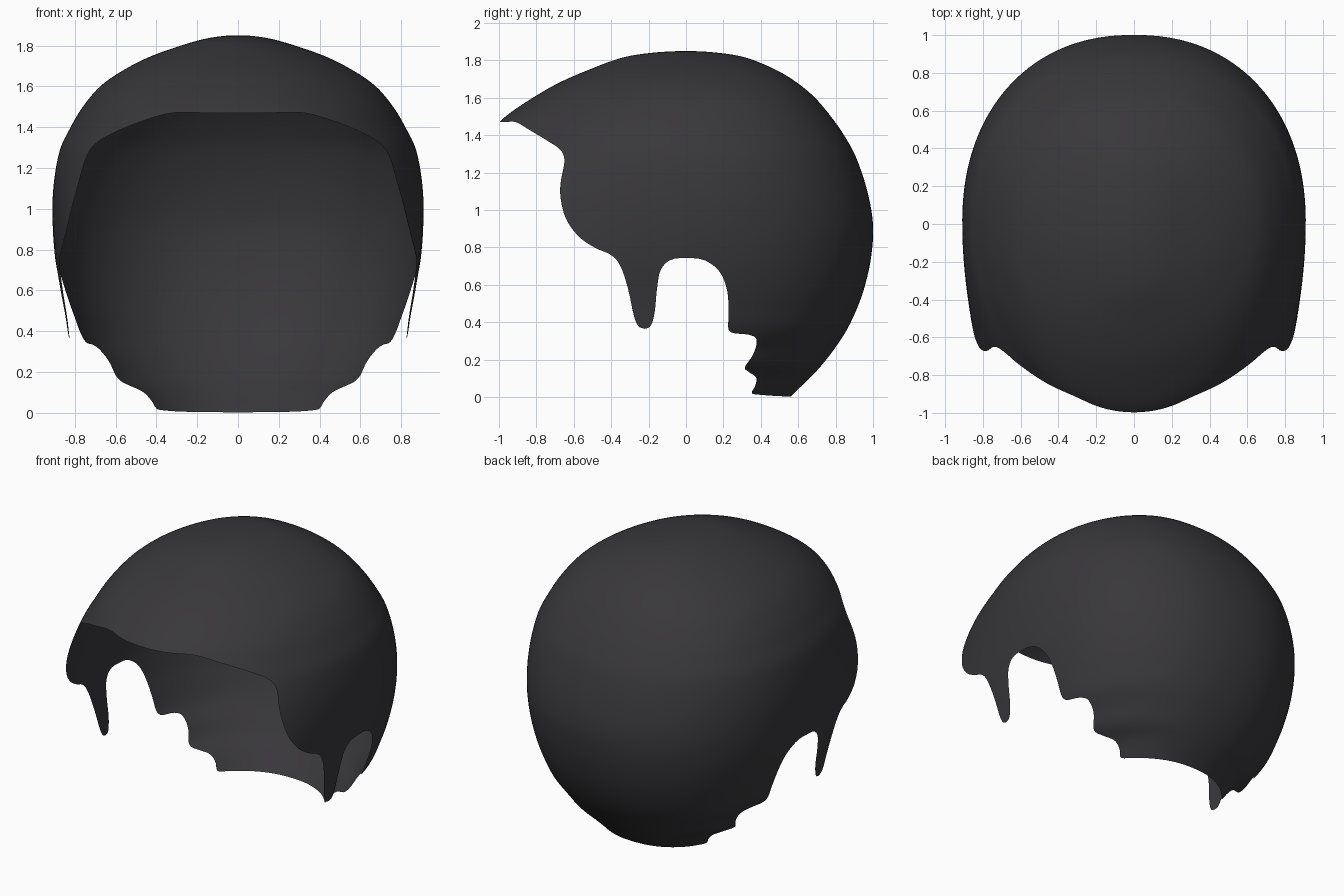
import bpy, bmesh, math
from mathutils import Vector

if "Cube" in bpy.data.objects:
    bpy.data.objects.remove(bpy.data.objects["Cube"])

# Horizontal sections: z, half width (back), half width (front), back reach, front reach
SECTIONS = [
    (1.85, 0, 0, 0, 0), (1.842, .11, .11, .16, .17), (1.815, .23, .23, .32, .34),
    (1.75, .42, .42, .48, .52), (1.68, .56, .56, .595, .68), (1.6, .675, .675, .69, .82),
    (1.5, .76, .76, .775, .965), (1.4, .82, .82, .845, 1.06), (1.28, .875, .875, .91, 1.18),
    (1.1, .905, .905, .97, 1.37), (.92, .908, .908, 1.0, 1.58), (.75, .892, .895, .99, 1.8),
    (.6, .86, .872, .958, 1.8), (.48, .822, .85, .917, 1.8), (.36, .775, .832, .86, 1.8),
    (.26, .7, .81, .795, 1.8), (.17, .64, .8, .725, 1.8), (.1, .54, .8, .66, 1.8),
    (.02, .48, .8, .577, 1.8), (-.06, .43, .8, .5, 1.8)]

# Trim line seen from the side (y, z): brow, temple, sideburn, ear notch, nape
TRIM = [
    (-1.1, 1.47), (-.98, 1.47), (-.91, 1.47), (-.84, 1.43), (-.74, 1.37), (-.67, 1.32), (-.65, 1.26),
    (-.67, 1.15), (-.67, 1.06), (-.64, .95), (-.57, .855), (-.48, .795), (-.4, .76),
    (-.35, .7), (-.31, .58), (-.28, .44), (-.255, .38), (-.225, .365), (-.19, .38),
    (-.168, .45), (-.155, .58), (-.135, .68), (-.08, .735), (.01, .743), (.1, .732),
    (.18, .67), (.22, .57), (.228, .45), (.226, .37), (.25, .343), (.34, .333), (.378, .305),
    (.36, .23), (.315, .16), (.335, .135), (.375, .105), (.37, .06), (.352, .022),
    (.4, .012), (.56, .003), (.8, .003)]


def spline(points, steps, first):
    """Catmull-Rom through the points; 'first' is the phantom point before the start."""
    p = [Vector(first)] + [Vector(q) for q in points]
    p.append(2 * p[-1] - p[-2])
    out = []
    for i in range(1, len(p) - 2):
        a, b, c, d = p[i - 1:i + 3]
        for k in range(steps):
            t = k / steps
            out.append(0.5 * (2 * b + (c - a) * t + (2 * a - 5 * b + 4 * c - d) * t * t
                              + (3 * b - a - 3 * c + d) * t ** 3))
    return out + [p[-2]]


s1 = SECTIONS[1]
rings = spline([list(s) for s in SECTIONS], 8, (s1[0], -s1[1], -s1[2], -s1[3], -s1[4]))
trim = [(v.x, v.y) for v in spline(TRIM, 4, (-1.2, 1.47))]
trim += [(1.5, .003), (1.5, 2.5), (-2.5, 2.5), (-2.5, 1.47)]


def inside(co):
    if co.z > 1.5:
        return True
    hit = False
    y, z = co.y, co.z
    y0, z0 = trim[-1]
    for y1, z1 in trim:
        if (z0 > z) != (z1 > z) and y < y0 + (z - z0) * (y1 - y0) / (z1 - z0):
            hit = not hit
        y0, z0 = y1, z1
    return hit


def power(v, e):
    return math.copysign(abs(v) ** e, v)


# Full head-shaped surface
COLS = 176
bm = bmesh.new()
grid = []
for z, wb, wf, b, f in rings:
    row = []
    for j in range(COLS):
        a = 2 * math.pi * (j + .5) / COLS
        c, s = math.cos(a), math.sin(a)
        if s > 0:
            co = (wb * power(c, 2 / 2.2), b * power(s, 2 / 2.2), z)
        else:
            co = (wf * c, f * s, z)
        row.append(bm.verts.new(co))
    grid.append(row)
for r0, r1 in zip(grid, grid[1:]):
    for j in range(COLS):
        k = (j + 1) % COLS
        bm.faces.new((r0[j], r1[j], r1[k], r0[k]))
bmesh.ops.remove_doubles(bm, verts=bm.verts[:], dist=1e-5)
bmesh.ops.triangulate(bm, faces=bm.faces[:])

# Cut the surface exactly along the trim line
keep = {v: inside(v.co) for v in bm.verts}
cut = set()
for e in [e for e in bm.edges if keep[e.verts[0]] != keep[e.verts[1]]]:
    v0, v1 = e.verts
    lo, hi = 0.0, 1.0
    for _ in range(10):
        mid = (lo + hi) / 2
        if inside(v0.co.lerp(v1.co, mid)) == keep[v0]:
            lo = mid
        else:
            hi = mid
    cut.add(bmesh.utils.edge_split(e, v0, lo)[1])
for face in bm.faces[:]:
    ends = [v for v in face.verts if v in cut]
    if len(ends) == 2:
        bmesh.utils.face_split(face, ends[0], ends[1])
bmesh.ops.delete(bm, geom=[v for v in bm.verts if v not in cut and not keep[v]], context='VERTS')
bmesh.ops.recalc_face_normals(bm, faces=bm.faces[:])
top = max(bm.faces, key=lambda q: q.calc_center_median().z)
if top.normal.z < 0:
    bmesh.ops.reverse_faces(bm, faces=bm.faces[:])
for face in bm.faces:
    face.smooth = True

# Hair cap object
mesh = bpy.data.meshes.new("hair_cap")
bm.to_mesh(mesh)
bm.free()
hair = bpy.data.objects.new("hair_cap", mesh)
bpy.context.collection.objects.link(hair)
mat = bpy.data.materials.new("dark_hair")
mat.diffuse_color = (0.04, 0.038, 0.043, 1)
mat.use_nodes = True
mat.node_tree.nodes["Principled BSDF"].inputs["Base Color"].default_value = mat.diffuse_color
mesh.materials.append(mat)
